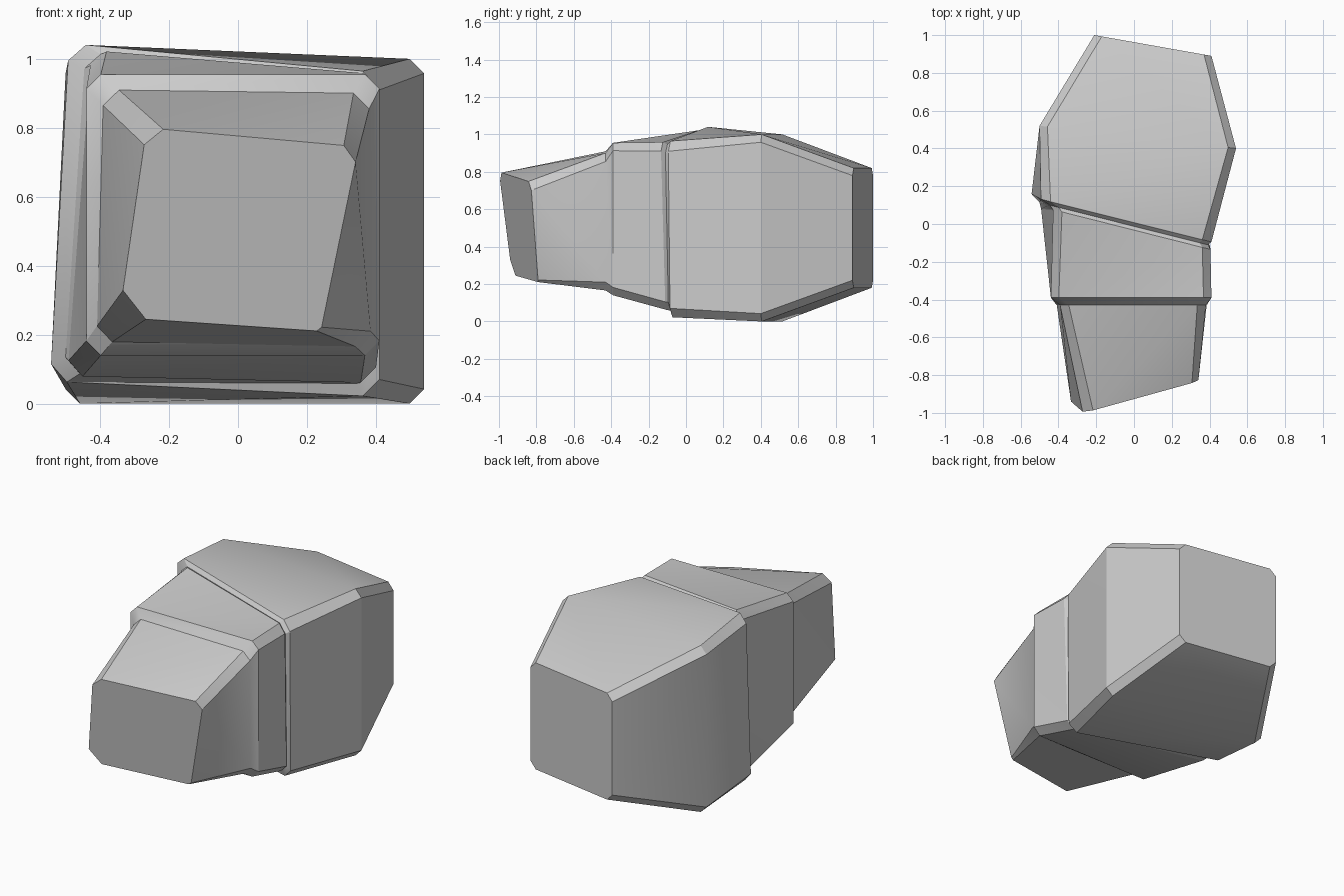
import bpy, bmesh
from mathutils import Vector

if "Cube" in bpy.data.objects:
    bpy.data.objects.remove(bpy.data.objects["Cube"])

# Cross-sections from front to back: corners top-left, top-right,
# bottom-right, bottom-left, and how far each corner is cut off
SECTIONS = [
    ([(-.265, -1, .80), (.35, -.83, .745), (.24, -.79, .21), (-.345, -.93, .25)], (.05, .045, .012, .08)),
    ([(-.39, -.43, .91), (.38, -.43, .90), (.385, -.43, .165), (-.41, -.43, .18)], (.045,) * 4),
    ([(-.44, -.39, .955), (.41, -.39, .955), (.41, -.39, .14), (-.44, -.39, .14)], (.042,) * 4),
    ([(-.425, .075, 1.025), (.405, -.135, .955), (.40, -.11, .06), (-.495, .08, .08)], (.045,) * 4),
    ([(-.49, .13, 1.045), (.41, -.095, .96), (.41, -.085, .02), (-.545, .16, .065)], (.05,) * 4),
    ([(-.50, .52, 1), (.54, .40, 1), (.54, .40, 0), (-.50, .52, 0)], (.042,) * 4),
    ([(-.21, 1, .82), (.41, .89, .82), (.41, .89, .18), (-.21, 1, .18)], (.04,) * 4),
]


def cut_corners(corners, cuts):
    """Turn a four-sided section into an eight-sided one."""
    p = [Vector(c) for c in corners]
    ring = []
    for i, c in enumerate(cuts):
        for n in (p[i - 1], p[(i + 1) % 4]):
            ring.append(p[i] + (n - p[i]).normalized() * c)
    return ring


rings = [cut_corners(*s) for s in SECTIONS]

# Shallow groove between the middle and back blocks
mid = [(a + b) / 2 for a, b in zip(rings[3], rings[4])]
center = sum(mid, Vector()) / 8
rings.insert(4, [center + (p - center) * .965 for p in mid])

# Loft the rock
bm = bmesh.new()
loops = [[bm.verts.new(p) for p in r] for r in rings]
for s, (a, b) in enumerate(zip(loops, loops[1:])):
    for i in range(8):
        j = (i + 1) % 8
        if s == len(loops) - 2:
            tris = ((a[i], a[j], b[i]), (a[j], b[j], b[i]))
        else:
            tris = ((a[i], a[j], b[j]), (a[i], b[j], b[i]))
        for t in tris:
            bm.faces.new(t)
bm.faces.new(loops[0])
bm.faces.new(loops[-1])
bmesh.ops.recalc_face_normals(bm, faces=bm.faces)

mesh = bpy.data.meshes.new("rock")
bm.to_mesh(mesh)
bm.free()
rock = bpy.data.objects.new("rock", mesh)
bpy.context.collection.objects.link(rock)
bpy.context.view_layer.objects.active = rock
rock.select_set(True)
bpy.ops.object.shade_smooth_by_angle(angle=.5)
